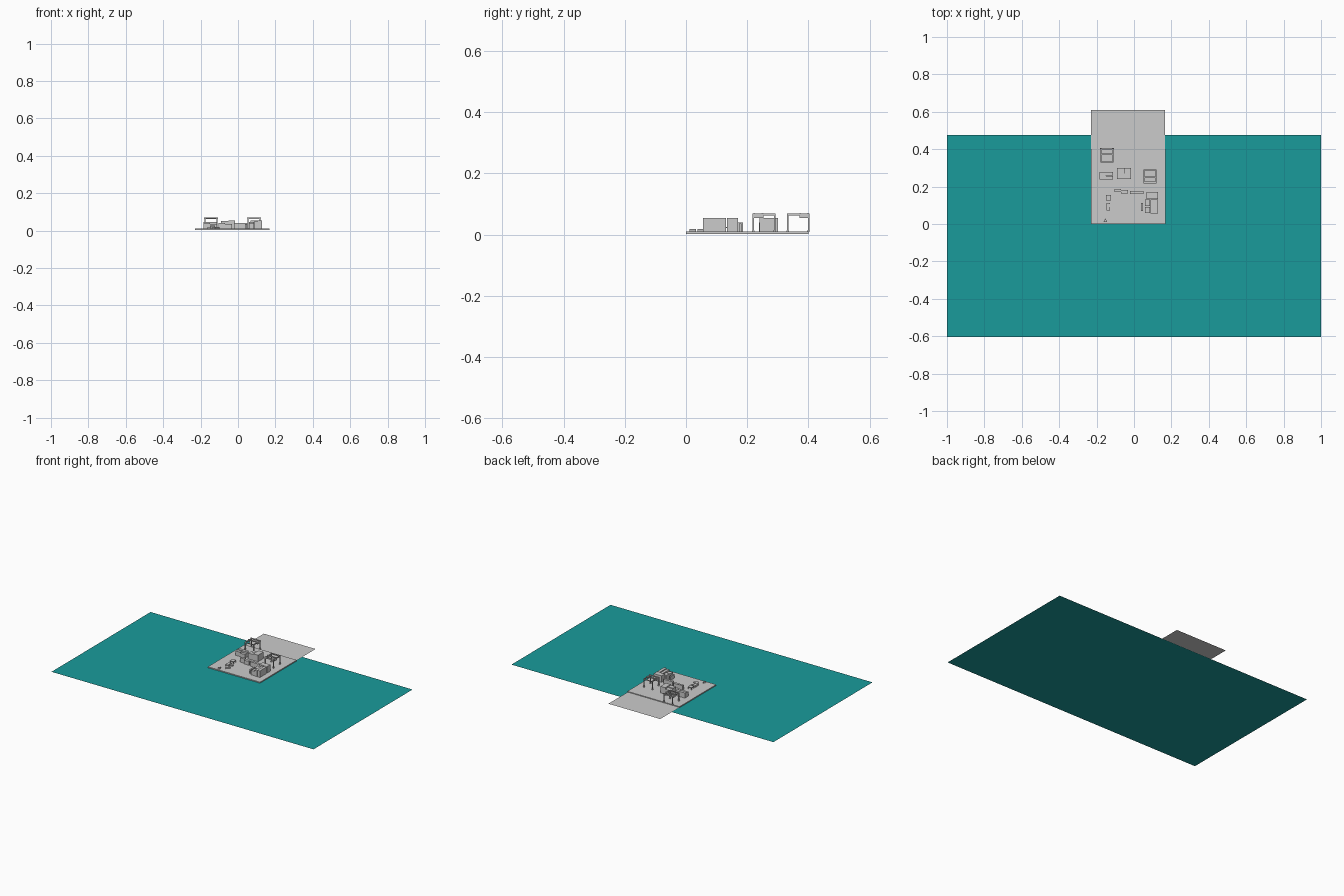
import bpy, bmesh

if "Cube" in bpy.data.objects:
    bpy.data.objects.remove(bpy.data.objects["Cube"])

teal = bpy.data.materials.new("teal_floor")
teal.diffuse_color = (0.01, 0.33, 0.33, 1)
teal.use_nodes = True
teal.node_tree.nodes["Principled BSDF"].inputs["Base Color"].default_value = teal.diffuse_color
BASE = 0.01  # top of the plinth


def make(name, bm, mat=None):
    me = bpy.data.meshes.new(name)
    bm.to_mesh(me)
    bm.free()
    ob = bpy.data.objects.new(name, me)
    bpy.context.collection.objects.link(ob)
    if mat:
        me.materials.append(mat)
    return ob


def add_box(bm, x0, x1, y0, y1, z0, z1):
    vs = bmesh.ops.create_cube(bm, size=1)["verts"]
    for v in vs:
        v.co.x = x1 if v.co.x > 0 else x0
        v.co.y = y1 if v.co.y > 0 else y0
        v.co.z = z1 if v.co.z > 0 else z0


def boxes(name, *dims):
    bm = bmesh.new()
    for d in dims:
        add_box(bm, *d)
    return make(name, bm)


def sheet(name, x0, x1, y0, y1, z, mat=None):
    bm = bmesh.new()
    bm.faces.new([bm.verts.new(p) for p in
                  ((x0, y0, z), (x1, y0, z), (x1, y1, z), (x0, y1, z))])
    return make(name, bm, mat)


def prism(name, pts, z0, z1):
    bm = bmesh.new()
    f = bm.faces.new([bm.verts.new((x, y, z0)) for x, y in pts])
    ext = bmesh.ops.extrude_face_region(bm, geom=[f])["geom"]
    for v in ext:
        if isinstance(v, bmesh.types.BMVert):
            v.co.z = z1
    bmesh.ops.recalc_face_normals(bm, faces=bm.faces[:])
    return make(name, bm)


def gantry(name, x0, x1, y0, y1, trolley):
    """Four-legged open frame with a double-beam trolley."""
    t = 0.005
    d = []
    for x in (x0, x1 - t):
        for y in (y0, y1 - t):
            d.append((x, x + t, y, y + t, BASE, 0.062))          # leg
            d.append((x - 0.002, x + t + 0.002, y - 0.002, y + t + 0.002, BASE, 0.014))  # foot
        d.append((x, x + t, y0, y1, 0.062, 0.069))               # side rail
    for y in (y0, y1 - t):
        d.append((x0, x1, y, y + t, 0.062, 0.067))               # end beam
    a, b = trolley
    for y in (a, b - 0.006):
        d.append((x0 - 0.003, x1 + 0.003, y, y + 0.006, 0.064, 0.071))
    for x in (x0, x1 - t):
        d.append((x, x + t, a, b, 0.054, 0.062))                 # hanging bracket
    boxes(name, *d)


# floor, apron and plinth
sheet("floor", -1, 1, -0.605, 0.475, 0, teal)
sheet("apron", -0.23, 0.165, 0, 0.61, 0.005)
boxes("plinth", (-0.23, 0.168, 0, 0.40, 0.003, BASE))

# open frames
gantry("rear_gantry", -0.18, -0.11, 0.33, 0.403, (0.37, 0.402))
gantry("right_gantry", 0.052, 0.12, 0.217, 0.292, (0.22, 0.253))

# box clusters in the middle
boxes("left_cabinets",
      (-0.185, -0.112, 0.258, 0.277, BASE, 0.045),
      (-0.185, -0.150, 0.238, 0.258, BASE, 0.040),
      (-0.150, -0.112, 0.238, 0.256, BASE, 0.034))
boxes("centre_cabinets",
      (-0.090, -0.052, 0.270, 0.300, BASE, 0.045),
      (-0.052, -0.015, 0.240, 0.300, BASE, 0.055),
      (-0.090, -0.052, 0.240, 0.270, BASE, 0.050))
boxes("long_counter",
      (-0.105, -0.070, 0.172, 0.187, BASE, 0.040),
      (-0.070, -0.032, 0.164, 0.182, BASE, 0.036))
boxes("second_counter", (-0.022, 0.05, 0.16, 0.176, BASE, 0.04))

# large machine block on the right
boxes("right_block_rear", (0.068, 0.128, 0.134, 0.170, BASE, 0.055))
boxes("right_block_front",
      (0.060, 0.085, 0.095, 0.130, BASE, 0.045),
      (0.060, 0.085, 0.058, 0.092, BASE, 0.040),
      (0.088, 0.106, 0.056, 0.130, BASE, 0.050),
      (0.108, 0.128, 0.056, 0.130, BASE, 0.055))
boxes("side_panel", (0.038, 0.048, 0.070, 0.113, BASE, 0.036))

# low furniture at the front left
boxes("low_table",
      (-0.150, -0.122, 0.125, 0.155, 0.022, 0.026),
      *[(x, x + 0.004, y, y + 0.004, BASE, 0.022)
        for x in (-0.15, -0.126) for y in (0.125, 0.151)])
boxes("low_bench",
      (-0.147, -0.127, 0.072, 0.113, BASE, 0.022),
      (-0.127, -0.108, 0.090, 0.106, BASE, 0.017))
prism("wedge_seat", [(-0.140, 0.070), (-0.122, 0.038), (-0.100, 0.062), (-0.118, 0.066)], BASE, 0.018)
prism("small_wedge", [(-0.162, 0.012), (-0.145, 0.012), (-0.153, 0.032)], BASE, 0.019)
